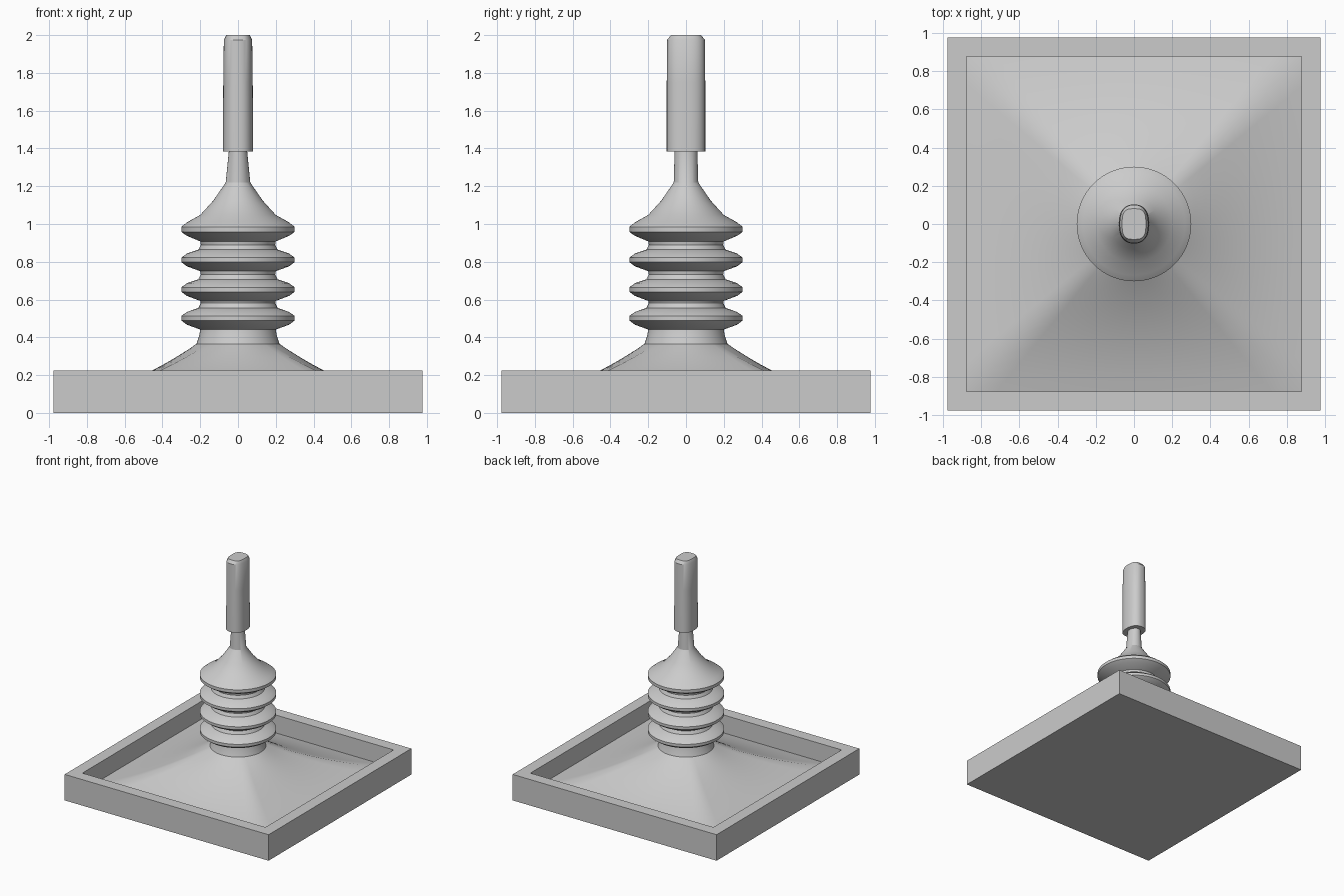
import bpy, bmesh, math

if "Cube" in bpy.data.objects:
    bpy.data.objects.remove(bpy.data.objects["Cube"])

def material(name, v):
    m = bpy.data.materials.new(name)
    m.diffuse_color = (v, v, v, 1)
    m.use_nodes = True
    m.node_tree.nodes["Principled BSDF"].inputs["Base Color"].default_value = m.diffuse_color
    return m

GREY = material("light grey", 0.6)

def loft(name, rings, angle=30, cap_bottom=False, cap_top=True):
    """Skin a list of equal-length point rings, bottom to top."""
    bm = bmesh.new()
    loops = [[bm.verts.new(p) for p in r] for r in rings]
    n = len(loops[0])
    for a, b in zip(loops, loops[1:]):
        for i in range(n):
            j = (i + 1) % n
            bm.faces.new((a[i], a[j], b[j], b[i]))
    if cap_bottom:
        bm.faces.new(loops[0][::-1])
    if cap_top:
        bm.faces.new(loops[-1])
    me = bpy.data.meshes.new(name)
    bm.to_mesh(me)
    bm.free()
    ob = bpy.data.objects.new(name, me)
    bpy.context.collection.objects.link(ob)
    me.materials.append(GREY)
    bpy.ops.object.select_all(action='DESELECT')
    ob.select_set(True)
    bpy.context.view_layer.objects.active = ob
    bpy.ops.object.shade_smooth_by_angle(angle=math.radians(angle))
    return ob

N = 64
ANG = [2 * math.pi * i / N for i in range(N)]

def oval(rx, ry, z, p=2.0):
    """Superellipse ring: p=2 is an ellipse, larger is boxier."""
    pts = []
    for a in ANG:
        c, s = math.cos(a), math.sin(a)
        k = (abs(c) ** p + abs(s) ** p) ** (-1 / p)
        pts.append((rx * c * k, ry * s * k, z))
    return pts

def square(h, z):
    return [(x * h, y * h, z) for x, y in ((-1, -1), (1, -1), (1, 1), (-1, 1))]

# Open tray base
loft("base_tray", [square(0.977, 0), square(0.977, 0.225),
                   square(0.877, 0.225), square(0.877, 0.06)], cap_bottom=True)

# Skirt blending from the square tray opening to the round boot
def skirt_ring(t):
    z = 0.07 + 0.295 * (0.55 * t + 0.45 * t ** 2.2)
    pts = []
    for a in ANG:
        c, s = math.cos(a), math.sin(a)
        outer = 0.877 / max(abs(c), abs(s))
        r = outer + (0.22 - outer) * t
        pts.append((r * c, r * s, z))
    return pts

loft("boot_skirt", [skirt_ring(i / 12) for i in range(13)], cap_top=False)

# Bellows: four repeated folds, then the cone and stem
profile = [(0.22, 0.365), (0.205, 0.41)]
for z in (0.503, 0.655, 0.812):
    profile += [(0.20, z - 0.062), (0.27, z - 0.036), (0.30, z - 0.014),
                (0.30, z + 0.010), (0.27, z + 0.032), (0.21, z + 0.052),
                (0.197, z + 0.078)]
profile += [(0.20, 0.908), (0.27, 0.937), (0.30, 0.958), (0.30, 0.985),
            (0.268, 1.01), (0.20, 1.048), (0.13, 1.125), (0.065, 1.22)]
rings = [oval(r, r, z) for r, z in profile]
rings.append(oval(0.048, 0.06, 1.39))
loft("bellows_boot", rings)

# Oval grip with a chamfered top
loft("grip", [oval(0.080, 0.102, 1.385, 2.4), oval(0.078, 0.102, 1.75, 2.4),
              oval(0.075, 0.100, 1.975, 2.4), oval(0.062, 0.08, 2.0, 3.2)],
     cap_bottom=True)
